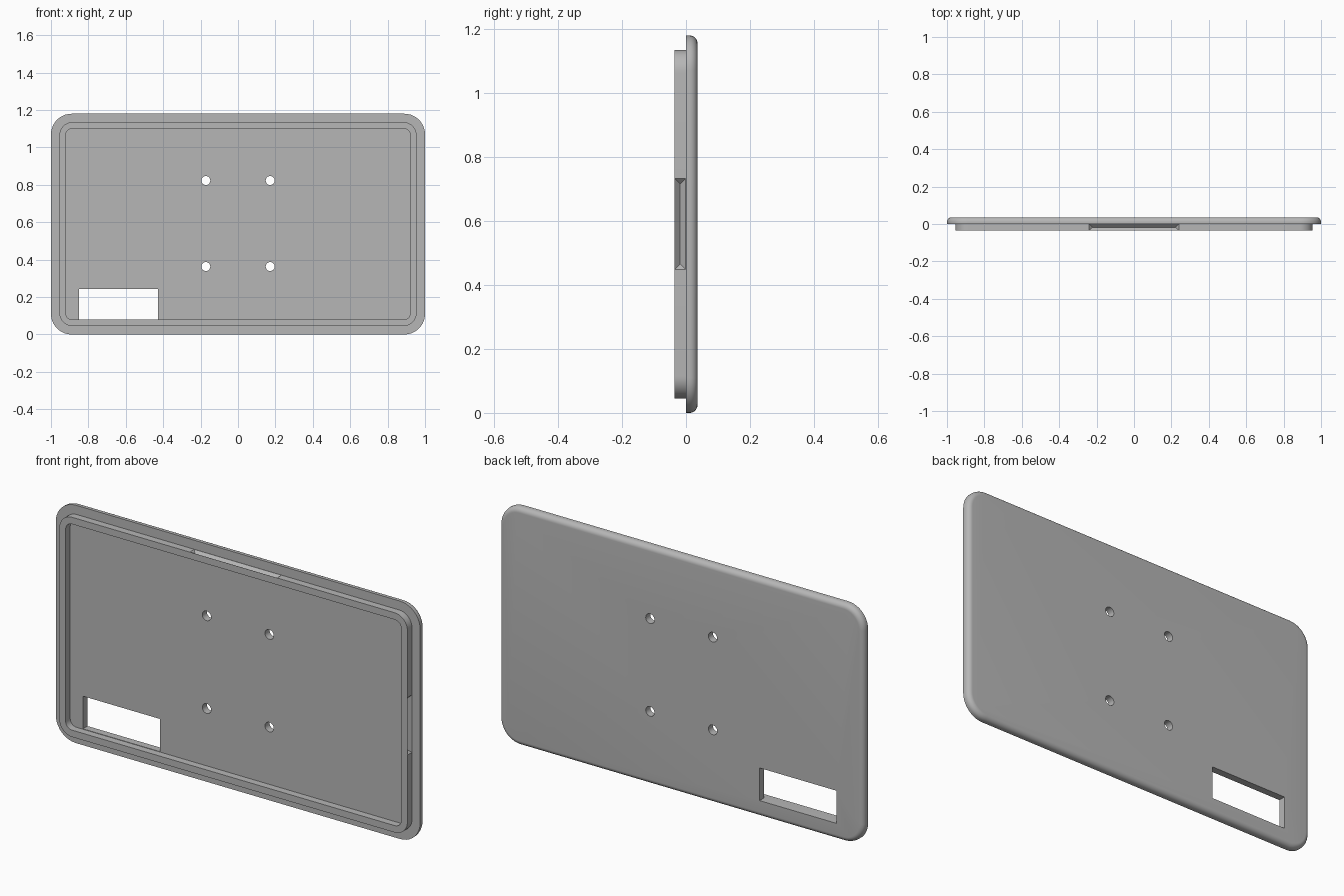
import bpy, bmesh, math
from mathutils import Matrix, Vector

cube = bpy.data.objects.get("Cube")
if cube:
    bpy.data.objects.remove(cube, do_unlink=True)

HALF_W, HALF_H = 1.0, 0.59      # panel half size
DEPTH = 0.036                   # panel thickness and lip depth
LIP = 0.045                     # lip inset from the panel edge
ROUND = 0.025                   # rounded back edge

grey = bpy.data.materials.new("plain grey")
grey.use_nodes = True
colour = (0.47, 0.47, 0.47, 1)
grey.diffuse_color = colour
grey.node_tree.nodes["Principled BSDF"].inputs["Base Color"].default_value = colour


def rounded_ring(bm, inset, radius, y, steps=10):
    """Rounded rectangle loop standing in the xz plane."""
    verts = []
    for i, (sx, sz) in enumerate([(1, 1), (-1, 1), (-1, -1), (1, -1)]):
        cx = sx * (HALF_W - inset - radius)
        cz = HALF_H + sz * (HALF_H - inset - radius)
        for k in range(steps + 1):
            a = (i + k / steps) * math.pi / 2
            verts.append(bm.verts.new((cx + radius * math.cos(a), y, cz + radius * math.sin(a))))
    return verts


def make_object(name, bm):
    bmesh.ops.recalc_face_normals(bm, faces=bm.faces)
    mesh = bpy.data.meshes.new(name)
    bm.to_mesh(mesh)
    bm.free()
    mesh.materials.append(grey)
    obj = bpy.data.objects.new(name, mesh)
    bpy.context.collection.objects.link(obj)
    return obj


# Panel with rounded back edge and raised front lip, lofted as one solid
bm = bmesh.new()
rings = []
for k in range(9):
    a = k / 8 * math.pi / 2
    inset = ROUND * (1 - math.sin(a))
    rings.append(rounded_ring(bm, inset, 0.11 - inset, DEPTH - ROUND + ROUND * math.cos(a)))
rings.append(rounded_ring(bm, 0, 0.11, 0))
rings.append(rounded_ring(bm, LIP, 0.07, 0))
rings.append(rounded_ring(bm, LIP, 0.07, -DEPTH))
rings.append(rounded_ring(bm, 0.079, 0.035, -DEPTH))
rings.append(rounded_ring(bm, 0.079, 0.035, 0))
for lower, upper in zip(rings, rings[1:]):
    n = len(lower)
    for i in range(n):
        j = (i + 1) % n
        bm.faces.new((lower[i], lower[j], upper[j], upper[i]))
bm.faces.new(rings[0])
bm.faces.new(rings[-1])
panel = make_object("back_panel", bm)

cutters = []

# Rectangular cable window
bm = bmesh.new()
bmesh.ops.create_cube(bm, size=1, matrix=Matrix.Translation((-0.64, 0.02, 0.162))
                      @ Matrix.Diagonal((0.422, 0.1, 0.162, 1)))
cutters.append(make_object("window_cutter", bm))

# Four mounting holes
bm = bmesh.new()
for x in (-0.172, 0.172):
    for z in (0.363, 0.823):
        bmesh.ops.create_cone(bm, cap_ends=True, segments=32, radius1=0.024, radius2=0.024, depth=0.2,
                              matrix=Matrix.Translation((x, 0, z)) @ Matrix.Rotation(math.pi / 2, 4, 'X'))
cutters.append(make_object("hole_cutter", bm))

# Hipped V grooves in the middle of each outer lip wall
bm = bmesh.new()
half_y = DEPTH / 2 - 0.0003
for angle, reach, half_len in [(0, HALF_W, 0.143), (90, HALF_H, 0.24),
                               (180, HALF_W, 0.143), (270, HALF_H, 0.24)]:
    turn = Matrix.Translation((0, -DEPTH / 2, HALF_H)) @ Matrix.Rotation(-math.radians(angle), 4, 'Y')
    out = reach - LIP + 0.0005
    base = [bm.verts.new(turn @ Vector((out, sy * half_y, sz * half_len)))
            for sy, sz in [(-1, -1), (1, -1), (1, 1), (-1, 1)]]
    low, high = [bm.verts.new(turn @ Vector((out - half_y, 0, s * (half_len - half_y)))) for s in (-1, 1)]
    a, b, c, d = base
    for face in [(a, b, c, d), (a, b, low), (c, d, high), (b, c, high, low), (d, a, low, high)]:
        bm.faces.new(face)
cutters.append(make_object("groove_cutter", bm))

# Apply the cuts, then discard the cutters
bpy.context.view_layer.objects.active = panel
panel.select_set(True)
for cutter in cutters:
    cutter.hide_render = True
    mod = panel.modifiers.new(cutter.name, 'BOOLEAN')
    mod.operation, mod.solver, mod.object = 'DIFFERENCE', 'EXACT', cutter
    bpy.ops.object.modifier_apply(modifier=mod.name)
    bpy.data.objects.remove(cutter, do_unlink=True)

bpy.ops.object.shade_smooth_by_angle(angle=math.radians(30))
